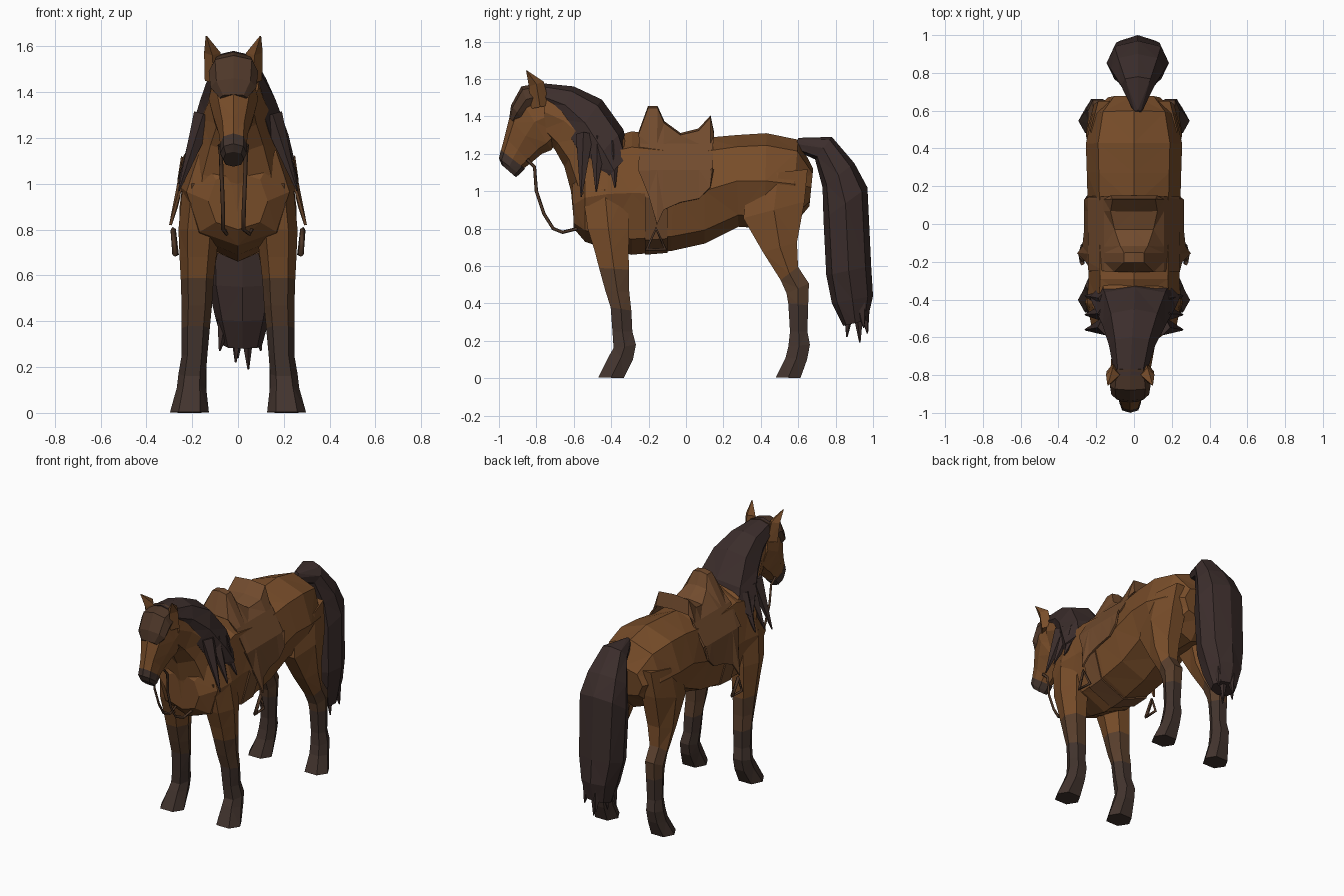
import bpy, bmesh, math
from mathutils import Vector


def material(name, rgb):
    m = bpy.data.materials.new(name)
    m.diffuse_color = (*rgb, 1)
    return m


COAT = material("coat", (0.19, 0.075, 0.023))
HAIR = material("hair", (0.045, 0.027, 0.025))
DARK = material("dark_leg", (0.055, 0.034, 0.027))
BLEND = material("blended_leg", (0.10, 0.05, 0.026))
FORELOCK = material("forelock_brown", (0.075, 0.038, 0.022))
LEATHER = material("leather", (0.165, 0.07, 0.027))
STRAP = material("strap", (0.08, 0.04, 0.022))


def finish(name, bm, mat):
    bmesh.ops.recalc_face_normals(bm, faces=bm.faces)
    me = bpy.data.meshes.new(name)
    bm.to_mesh(me)
    bm.free()
    me.materials.append(mat)
    ob = bpy.data.objects.new(name, me)
    bpy.context.collection.objects.link(ob)
    return ob


def loft(name, sections, mat, sides=8, x=0.0, side=1, power=0.85):
    """Skin rings given as (ya, za, yb, zb, half_width[, x]): two outline points plus width."""
    bm = bmesh.new()
    rings = []
    for s in sections:
        ya, za, yb, zb, w = s[:5]
        cx = s[5] if len(s) > 5 else x
        ring = []
        for i in range(sides):
            a = 2 * math.pi * i / sides
            c, d = math.cos(a), math.sin(a)
            c = math.copysign(abs(c) ** power, c)
            t = 0.5 + 0.5 * math.copysign(abs(d) ** power, d)
            ring.append(bm.verts.new((side * (cx + w * c), ya + (yb - ya) * t, za + (zb - za) * t)))
        rings.append(ring)
    for r, q in zip(rings, rings[1:]):
        for i in range(sides):
            j = (i + 1) % sides
            bm.faces.new((r[i], r[j], q[j], q[i]))
    bm.faces.new(rings[0])
    bm.faces.new(rings[-1])
    bmesh.ops.triangulate(bm, faces=bm.faces)
    return finish(name, bm, mat)


def strap(name, pts, radius, mat, closed=False):
    cu = bpy.data.curves.new(name, "CURVE")
    cu.dimensions = "3D"
    cu.bevel_depth = radius
    cu.bevel_resolution = 0
    sp = cu.splines.new("POLY")
    sp.points.add(len(pts) - 1)
    for p, q in zip(sp.points, pts):
        p.co = (*q, 1)
    sp.use_cyclic_u = closed
    cu.materials.append(mat)
    ob = bpy.data.objects.new(name, cu)
    bpy.context.collection.objects.link(ob)


def lock(name, root, tip, r):
    """Pointed hair tuft."""
    bm = bmesh.new()
    root, tip = Vector(root), Vector(tip)
    d = tip - root
    bmesh.ops.create_cone(bm, cap_ends=True, segments=5, radius1=r, radius2=0.004, depth=d.length)
    bmesh.ops.transform(bm, matrix=d.to_track_quat("Z", "Y").to_matrix().to_4x4(), verts=bm.verts)
    bmesh.ops.translate(bm, vec=(root + tip) / 2, verts=bm.verts)
    finish(name, bm, HAIR)


# trunk: bottom point, top point, half width
loft("trunk", [
    (-0.60, 0.80, -0.61, 1.05, 0.13), (-0.54, 0.73, -0.54, 1.20, 0.225),
    (-0.42, 0.69, -0.42, 1.28, 0.25), (-0.29, 0.66, -0.29, 1.32, 0.24),
    (-0.08, 0.68, -0.06, 1.29, 0.245), (0.10, 0.72, 0.10, 1.285, 0.245),
    (0.28, 0.81, 0.27, 1.30, 0.25), (0.42, 0.80, 0.43, 1.31, 0.255),
    (0.56, 0.80, 0.60, 1.275, 0.22), (0.66, 0.92, 0.68, 1.12, 0.14)], COAT)

# neck: throat point, crest point
loft("neck", [
    (-0.60, 0.84, -0.26, 1.27, 0.22), (-0.615, 1.00, -0.34, 1.31, 0.20),
    (-0.65, 1.13, -0.45, 1.44, 0.155), (-0.70, 1.22, -0.60, 1.53, 0.115),
    (-0.76, 1.30, -0.76, 1.55, 0.095)], COAT, x=-0.005)

# head: jaw point, face point
HX = -0.02
loft("head", [
    (-0.68, 1.28, -0.74, 1.55, 0.10), (-0.72, 1.22, -0.90, 1.52, 0.108),
    (-0.77, 1.20, -0.945, 1.39, 0.088), (-0.83, 1.15, -0.97, 1.29, 0.064),
    (-0.87, 1.12, -0.99, 1.215, 0.057)], COAT, x=HX)
loft("muzzle", [
    (-0.86, 1.12, -0.99, 1.22, 0.059), (-0.89, 1.09, -1.0, 1.175, 0.058),
    (-0.91, 1.075, -0.985, 1.14, 0.045)], DARK, x=HX)

# forelock and mane
loft("forelock", [
    (-0.76, 1.45, -0.77, 1.58, 0.095), (-0.83, 1.42, -0.88, 1.56, 0.108),
    (-0.87, 1.38, -0.935, 1.46, 0.10), (-0.91, 1.36, -0.945, 1.39, 0.06)], FORELOCK, x=HX)
loft("mane", [
    (-0.78, 1.45, -0.80, 1.58, 0.085, HX), (-0.69, 1.36, -0.60, 1.56, 0.122, -0.01),
    (-0.63, 1.24, -0.45, 1.49, 0.165), (-0.55, 1.10, -0.335, 1.33, 0.215, 0.005),
    (-0.47, 1.02, -0.30, 1.20, 0.24, 0.005)], HAIR)
for s in (-1, 1):
    for y, z, ty, tz in ((-0.54, 1.30, -0.56, 0.97), (-0.47, 1.28, -0.48, 1.0), (-0.40, 1.25, -0.38, 1.02)):
        lock("mane_lock", (s * 0.145, y, z), (s * 0.258, ty, tz), 0.05)

# tail with ragged tips
loft("tail", [
    (0.58, 1.22, 0.60, 1.285, 0.02), (0.69, 1.17, 0.78, 1.29, 0.09),
    (0.73, 1.02, 0.90, 1.15, 0.14), (0.735, 0.85, 0.97, 1.02, 0.165),
    (0.75, 0.55, 0.99, 0.60, 0.155), (0.78, 0.40, 1.0, 0.44, 0.12),
    (0.84, 0.28, 0.97, 0.31, 0.085)], HAIR, x=0.02)
for x, y, z in ((-0.08, 0.87, 0.27), (-0.01, 0.86, 0.22), (0.045, 0.93, 0.19), (0.1, 0.95, 0.27), (0.0, 0.97, 0.24)):
    lock("tail_tip", (0.02 + (x - 0.02) * 0.7, 0.9 + (y - 0.9) * 0.6, 0.44), (x, y, z), 0.045)

# mirrored parts
for s in (-1, 1):
    loft("front_leg", [
        (-0.57, 1.00, -0.30, 1.02, 0.09, 0.15), (-0.54, 0.80, -0.29, 0.80, 0.09, 0.17),
        (-0.50, 0.68, -0.295, 0.68, 0.08, 0.175), (-0.475, 0.59, -0.295, 0.58, 0.072, 0.178)],
        COAT, 6, side=s)
    loft("front_knee", [
        (-0.475, 0.59, -0.295, 0.58, 0.072, 0.178), (-0.44, 0.47, -0.295, 0.46, 0.066, 0.18),
        (-0.41, 0.38, -0.285, 0.36, 0.062, 0.185)], BLEND, 6, side=s)
    loft("front_lower_leg", [
        (-0.41, 0.38, -0.285, 0.36, 0.062, 0.185),
        (-0.40, 0.25, -0.28, 0.25, 0.056, 0.19), (-0.395, 0.16, -0.26, 0.18, 0.06, 0.20),
        (-0.42, 0.12, -0.275, 0.10, 0.064, 0.203), (-0.478, 0.005, -0.325, 0.0, 0.085, 0.212)],
        DARK, 6, side=s)
    loft("hind_leg", [
        (0.32, 1.08, 0.67, 1.12, 0.09, 0.14), (0.285, 0.85, 0.655, 0.95, 0.095, 0.16),
        (0.40, 0.67, 0.605, 0.73, 0.082, 0.17), (0.50, 0.52, 0.605, 0.60, 0.063, 0.18)],
        COAT, 6, side=s)
    loft("hind_hock", [
        (0.50, 0.52, 0.605, 0.60, 0.063, 0.18), (0.53, 0.45, 0.665, 0.51, 0.06, 0.185),
        (0.54, 0.40, 0.66, 0.39, 0.056, 0.187)], BLEND, 6, side=s)
    loft("hind_lower_leg", [
        (0.54, 0.40, 0.66, 0.39, 0.056, 0.187),
        (0.55, 0.25, 0.655, 0.25, 0.052, 0.19), (0.54, 0.17, 0.67, 0.18, 0.058, 0.195),
        (0.525, 0.11, 0.655, 0.10, 0.062, 0.2), (0.472, 0.005, 0.62, 0.0, 0.083, 0.212)],
        DARK, 6, side=s)
    loft("ear", [
        (-0.83, 1.44, -0.73, 1.46, 0.04, 0.085 + s * HX), (-0.84, 1.56, -0.76, 1.585, 0.036, 0.092 + s * HX),
        (-0.855, 1.645, -0.85, 1.645, 0.003, 0.118 + s * HX)], COAT, 4, side=s)
    # rein and stirrup
    strap("rein", [(s * 0.06 + HX, -0.85, 1.17), (s * 0.055 + HX, -0.81, 1.13), (s * 0.05 + HX, -0.80, 1.0),
                   (s * 0.045 + HX, -0.76, 0.88), (s * 0.045 + HX, -0.71, 0.80), (s * 0.05, -0.66, 0.78),
                   (s * 0.06, -0.58, 0.80)], 0.009, STRAP)
    strap("stirrup", [(s * 0.283, -0.16, 0.80), (s * 0.275, -0.21, 0.69),
                      (s * 0.27, -0.11, 0.69)], 0.012, STRAP, True)

# saddle: rows along y of (y, centre z, ridge half width, flap hem z, flap hem x)
rows = [(-0.25, 1.31, 0.10, 1.12, 0.225), (-0.20, 1.45, 0.05, 0.98, 0.25), (-0.155, 1.45, 0.05, 0.82, 0.295),
        (-0.12, 1.37, 0.07, 0.90, 0.268), (-0.03, 1.305, 0.10, 0.94, 0.258), (0.07, 1.33, 0.12, 0.96, 0.258),
        (0.13, 1.40, 0.11, 1.02, 0.258), (0.145, 1.31, 0.12, 1.12, 0.248)]
bm = bmesh.new()
grid = []
for y, zc, w, hem, hx in rows:
    half = [(w, zc - 0.01), (0.155, 1.25), (0.238, 1.11), (hx, hem)]
    pts = [(-x, z) for x, z in reversed(half)] + [(0, zc)] + half
    grid.append([bm.verts.new((x, y, z)) for x, z in pts])
for a, b in zip(grid, grid[1:]):
    for i in range(len(a) - 1):
        bm.faces.new((a[i], a[i + 1], b[i + 1], b[i]))
bmesh.ops.triangulate(bm, faces=bm.faces)
saddle = finish("saddle", bm, LEATHER)
mod = saddle.modifiers.new("thickness", "SOLIDIFY")
mod.thickness = 0.012
mod.offset = 0

# girth band under the belly
loft("girth", [(-0.22, 0.66, -0.22, 1.27, 0.247), (-0.10, 0.67, -0.10, 1.27, 0.25)], LEATHER)
